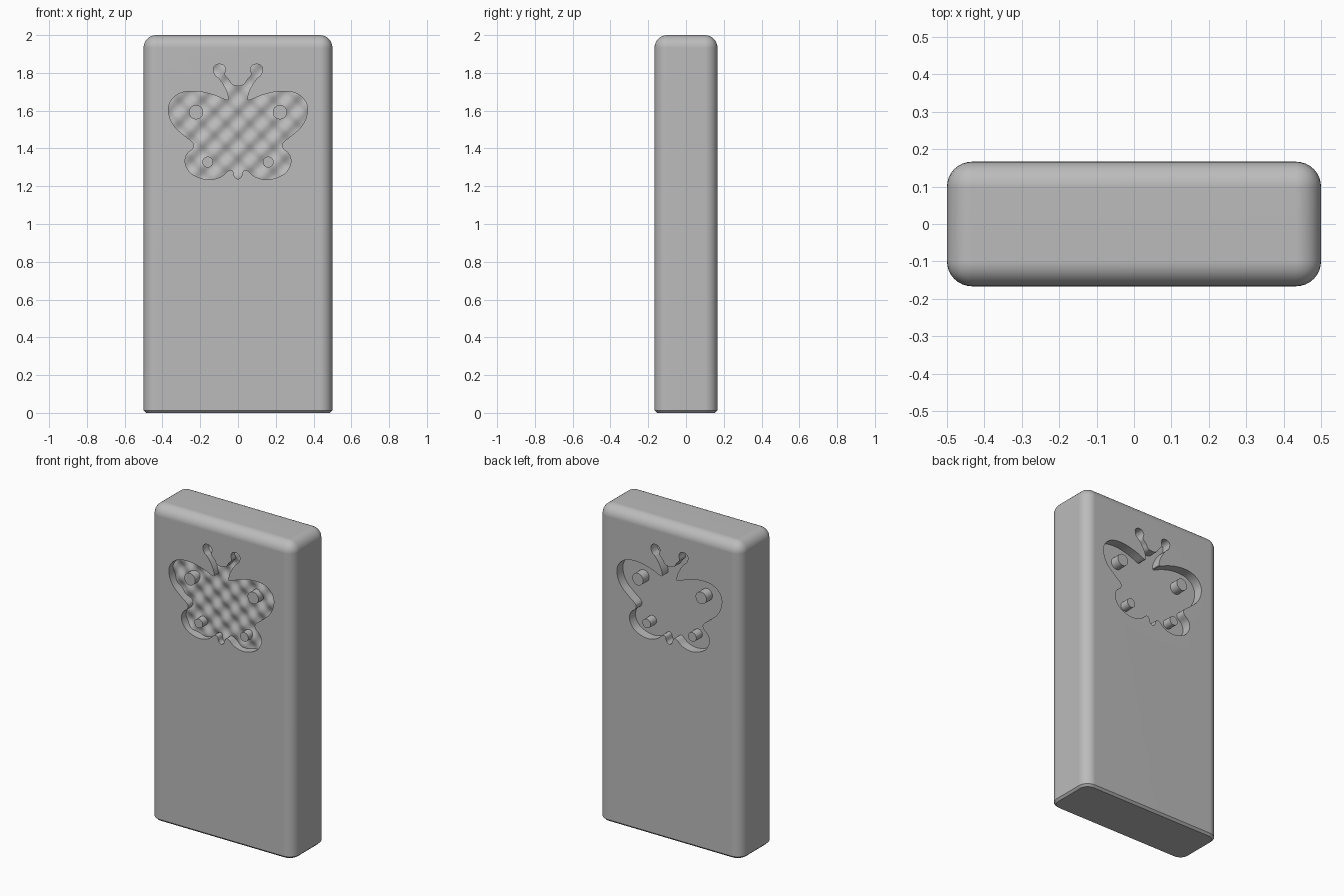
import bpy
import bmesh
import math
from mathutils import Vector, Matrix

WIDTH, DEPTH, HEIGHT = 1.0, 0.333, 2.0
FACE = DEPTH / 2
ROUNDING, CHAMFER = 0.067, 0.013
RECESS = 0.06

if "Cube" in bpy.data.objects:
    bpy.data.objects.remove(bpy.data.objects["Cube"], do_unlink=True)

grey = bpy.data.materials.new("plain grey")
grey.use_nodes = True
grey.diffuse_color = (0.5, 0.5, 0.5, 1)
grey.node_tree.nodes["Principled BSDF"].inputs["Base Color"].default_value = grey.diffuse_color


def make_object(name, bm):
    """Turn a bmesh into a grey object in the scene."""
    bmesh.ops.recalc_face_normals(bm, faces=bm.faces)
    mesh = bpy.data.meshes.new(name)
    bm.to_mesh(mesh)
    bm.free()
    mesh.materials.append(grey)
    obj = bpy.data.objects.new(name, mesh)
    bpy.context.collection.objects.link(obj)
    return obj


def select_only(obj):
    bpy.ops.object.select_all(action="DESELECT")
    obj.select_set(True)
    bpy.context.view_layer.objects.active = obj


def combine(obj, cutter, operation):
    mod = obj.modifiers.new("cut", "BOOLEAN")
    mod.operation, mod.object, mod.solver = operation, cutter, "EXACT"
    select_only(obj)
    bpy.ops.object.modifier_apply(modifier=mod.name)


def shade(obj, degrees=35):
    select_only(obj)
    bpy.ops.object.shade_smooth_by_angle(angle=math.radians(degrees))


def smooth_path(points, steps=5):
    """Catmull-Rom curve through an open list of points, ends excluded at the last."""
    path = []
    padded = [points[0]] + points + [points[-1]]
    for a, b, c, d in zip(padded, padded[1:], padded[2:], padded[3:]):
        for i in range(steps):
            t = i / steps
            path.append(b + (c - a) * t / 2 + (a * 2 - b * 5 + c * 4 - d) * t**2 / 2
                        + (b * 3 - a - c * 3 + d) * t**3 / 2)
    return path + [points[-1]]


# Right half of the butterfly outline, from the head round to the tail
HALF = [Vector(p) for p in (
    # head and antenna
    (0, 1.73), (.03, 1.737), (.05, 1.765), (.071, 1.79), (.066, 1.82), (.08, 1.842),
    (.11, 1.845), (.13, 1.825), (.122, 1.79), (.1, 1.77), (.075, 1.735), (.054, 1.69),
    # upper wing
    (.056, 1.655), (.12, 1.68), (.2, 1.7), (.28, 1.7), (.335, 1.675), (.365, 1.63),
    (.363, 1.57), (.335, 1.515), (.28, 1.465), (.238, 1.43),
    # lower wing and tail
    (.238, 1.4), (.27, 1.37), (.28, 1.325), (.255, 1.275), (.21, 1.247), (.15, 1.235),
    (.09, 1.25), (.05, 1.283), (.028, 1.28), (.018, 1.25), (0, 1.237))]
right = smooth_path(HALF)
OUTLINE = right + [Vector((-p.x, p.y)) for p in right[-2:0:-1]]


def butterfly_prism(name, y_from, y_to):
    bm = bmesh.new()
    face = bm.faces.new([bm.verts.new((p.x, y_from, p.y)) for p in OUTLINE])
    extruded = bmesh.ops.extrude_face_region(bm, geom=[face])["geom"]
    verts = [v for v in extruded if isinstance(v, bmesh.types.BMVert)]
    bmesh.ops.translate(bm, verts=verts, vec=(0, y_to - y_from, 0))
    obj = make_object(name, bm)
    obj.hide_render = True
    return obj


# Slab with rounded sides and top, and a small chamfer at the foot
bm = bmesh.new()
bmesh.ops.create_cube(bm, size=1)
bmesh.ops.scale(bm, vec=(WIDTH, DEPTH, HEIGHT), verts=bm.verts)
bmesh.ops.translate(bm, vec=(0, 0, HEIGHT / 2), verts=bm.verts)
rounded = [e for e in bm.edges if max(v.co.z for v in e.verts) > 1]
bmesh.ops.bevel(bm, geom=rounded, offset=ROUNDING, segments=8, profile=0.5, affect="EDGES")
foot = [e for e in bm.edges if all(v.co.z < 0.001 for v in e.verts)]
bmesh.ops.bevel(bm, geom=foot, offset=CHAMFER, segments=1, affect="EDGES")
slab = make_object("slab", bm)

# Butterfly recesses in the front and the back
front_cutter = butterfly_prism("front_cutter", -FACE - 0.05, -FACE + RECESS)
back_cutter = butterfly_prism("back_cutter", FACE + 0.05, FACE - RECESS)
combine(slab, front_cutter, "DIFFERENCE")
combine(slab, back_cutter, "DIFFERENCE")
shade(slab)
weighted = slab.modifiers.new("even shading", "WEIGHTED_NORMAL")
weighted.keep_sharp = True

# Dimpled relief on the floor of the front recess
PITCH, SWELL = 0.125, 0.01
bm = bmesh.new()
bmesh.ops.create_grid(bm, x_segments=76, y_segments=66, size=0.5)
for v in bm.verts:
    x, z = v.co.x * 0.8, 1.54 + v.co.y * 0.7
    wave = math.cos(math.tau * x / PITCH) * math.cos(math.tau * z / PITCH)
    v.co = (x, -FACE + 0.048 - SWELL * wave, z)
top = bm.faces[:]
extruded = bmesh.ops.extrude_face_region(bm, geom=top, use_keep_orig=True)["geom"]
for v in extruded:
    if isinstance(v, bmesh.types.BMVert):
        v.co.y = -FACE + RECESS + 0.02
relief = make_object("front_relief", bm)
combine(relief, front_cutter, "INTERSECT")
shade(relief, 50)

for cutter in (front_cutter, back_cutter):
    bpy.data.objects.remove(cutter, do_unlink=True)

# Round wing spots standing flush with both faces
for side, sign in (("left", 1), ("right", -1)):
    for level, x, z, radius in (("upper", .222, 1.592, .038), ("lower", .16, 1.328, .029)):
        bm = bmesh.new()
        bmesh.ops.create_cone(
            bm, cap_ends=True, segments=32, radius1=radius, radius2=radius, depth=DEPTH,
            matrix=Matrix.Translation((sign * x, 0, z)) @ Matrix.Rotation(math.pi / 2, 4, "X"))
        shade(make_object(f"{side}_{level}_wing_spot", bm))
